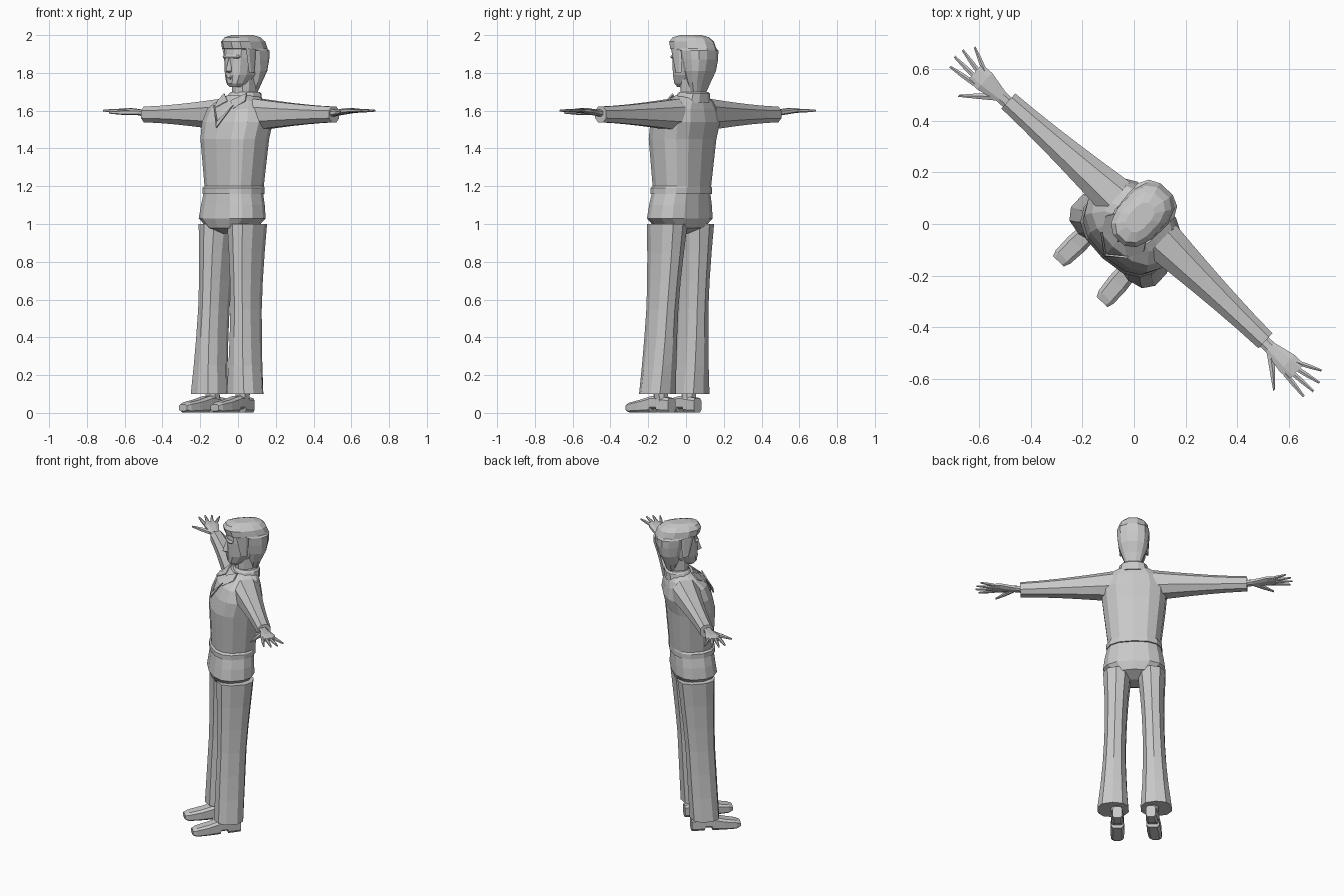
import bpy
import bmesh
import math

default_cube = bpy.data.objects.get("Cube")
if default_cube:
    bpy.data.objects.remove(default_cube, do_unlink=True)

TURN = math.radians(-43)   # the figure stands turned to its right

grey = bpy.data.materials.new("plain grey")
grey.use_nodes = True
colour = (.58, .58, .58, 1)
grey.diffuse_color = colour
grey.node_tree.nodes["Principled BSDF"].inputs["Base Color"].default_value = colour


def finish(name, bm, mirror):
    """Turn a bmesh into a grey object, optionally repeated on the other side."""
    bmesh.ops.recalc_face_normals(bm, faces=bm.faces)
    mesh = bpy.data.meshes.new(name)
    bm.to_mesh(mesh)
    bm.free()
    mesh.materials.append(grey)
    obj = bpy.data.objects.new(name, mesh)
    bpy.context.collection.objects.link(obj)
    obj.rotation_euler.z = TURN
    if mirror:
        obj.modifiers.new("both sides", "MIRROR")
    return obj


def rounded(angle_part, power):
    return math.copysign(abs(angle_part) ** (2 / power), angle_part)


def loft(name, axis, rings, sides=8, power=2.4, mirror=True):
    """Skin rounded sections: (along, centre, half_width, centre, half_depth)."""
    bm = bmesh.new()
    loops = []
    for along, u_mid, u_half, v_mid, v_half in rings:
        loop = []
        for side in range(sides):
            angle = math.tau * (side + .5) / sides
            u = u_mid + u_half * rounded(math.cos(angle), power)
            v = v_mid + v_half * rounded(math.sin(angle), power)
            place = {"x": (along, u, v), "y": (u, along, v), "z": (u, v, along)}
            loop.append(bm.verts.new(place[axis]))
        loops.append(loop)
    for lower, upper in zip(loops, loops[1:]):
        for side in range(sides):
            bm.faces.new((lower[side - 1], lower[side], upper[side], upper[side - 1]))
    bm.faces.new(loops[0])
    bm.faces.new(loops[-1])
    return finish(name, bm, mirror)


def upright(name, rings, sides=12, power=2.5):
    """Centred vertical form: (height, half_width, front, back)."""
    sections = [(height, 0, half, (front + back) / 2, (back - front) / 2)
                for height, half, front, back in rings]
    return loft(name, "z", sections, sides, power, mirror=False)


def plate(name, points):
    """Thin panel from an outline, on both sides."""
    bm = bmesh.new()
    bm.faces.new([bm.verts.new(point) for point in points])
    panel = finish(name, bm, mirror=True)
    solid = panel.modifiers.new("thickness", "SOLIDIFY")
    solid.thickness = .008
    solid.offset = 0


def steps(first, last, count):
    return [first + (last - first) * step / count for step in range(count + 1)]


# Sweater body with a hem band
upright("sweater", [
    (1.16, .17, -.17, .1), (1.19, .17, -.17, .1), (1.2, .16, -.16, .1),
    (1.45, .19, -.17, .12), (1.54, .2, -.15, .14), (1.61, .18, -.12, .13),
    (1.65, .14, -.07, .12), (1.68, .08, -.04, .11)], sides=14)


# Sleeves narrow quickly past the shoulder, then run straight to the cuff
def sleeve_section(x):
    narrowing = .05 * max(0, .7 - x) ** 1.5 / .5
    return (x, .03 - .02 * x, .042 + narrowing, 1.58, .044 + narrowing)


loft("sleeve", "x", [sleeve_section(x) for x in steps(.12, .68, 5)])

# Hands: palm, four spread fingers, thumb
loft("palm", "x", [(.66, .01, .026, 1.585, .02), (.71, .01, .026, 1.59, .017),
                   (.8, .01, .046, 1.6, .015), (.85, .01, .044, 1.6, .011)])
for number, finger in enumerate(("index", "middle", "ring", "little")):
    root = .02 * number - .024
    spread = .04 * number - .04
    tip = .95 - .01 * (number - 1.2) ** 2
    loft(finger + "_finger", "x", [
        (.82, root, .011, 1.6, .01),
        ((.82 + tip) / 2, (root + spread) / 2, .01, 1.6, .009),
        (tip, spread, .005, 1.6, .005)], sides=6)
loft("thumb", "x", [(.72, 0, .02, 1.59, .014), (.78, -.05, .016, 1.59, .013),
                    (.835, -.1, .006, 1.59, .006)], sides=6)

# Trousers: seat, and legs that are narrowest at the knee
upright("trouser_seat", [
    (.95, .04, -.1, 0), (.98, .13, -.16, .07), (1.03, .19, -.18, .09),
    (1.1, .18, -.17, .09), (1.18, .16, -.16, .09)], sides=14)


def leg_section(z):
    from_knee = z - .6
    half_width = .067 + .12 * from_knee ** 2
    half_depth = .09 + .06 * max(0, from_knee)
    return (z, .133 - .03 * z, half_width, .05 * z - .09, half_depth)


loft("trouser_leg", "z", [leg_section(z) for z in steps(.1, 1, 6)], sides=10)

# Ankles and shoes with a gap before the heel
loft("ankle", "z", [(.06, .105, .034, -.08, .04), (.2, .12, .04, -.08, .04)])


def shoe_section(y, half_width, bottom, top):
    return (y, .1 - .05 * y, half_width, (bottom + top) / 2, (top - bottom) / 2)


loft("shoe", "y", [shoe_section(*section) for section in (
    (-.305, .03, .01, .045), (-.28, .04, 0, .056), (-.21, .044, 0, .07),
    (-.135, .04, 0, .09), (-.13, .04, .018, .09), (-.092, .037, .018, .09),
    (-.087, .037, 0, .09), (-.01, .03, 0, .08))], power=4)

# Neck and open shirt collar
upright("neck", [(1.62, .066, -.03, .11), (1.7, .058, -.015, .11),
                 (1.8, .06, -.02, .13)], sides=10)
upright("collar", [(1.64, .1, -.05, .13), (1.69, .085, -.02, .13),
                   (1.7, .075, -.01, .12)])
plate("collar_flap", [(.01, -.07, 1.65), (.08, -.02, 1.69),
                      (.1, -.05, 1.65), (.07, -.11, 1.61)])
plate("neckline_band", [(0, -.163, 1.54), (0, -.168, 1.51), (.07, -.11, 1.63)])

# Head
upright("face", [
    (1.725, .03, -.05, .02), (1.745, .05, -.066, .07), (1.79, .07, -.068, .12),
    (1.88, .08, -.068, .14), (1.95, .08, -.06, .14)])
upright("nose", [(1.8, .01, -.075, 0), (1.81, .017, -.096, 0),
                 (1.875, .007, -.072, 0)], sides=6)
upright("lips", [(1.766, .014, -.07, 0), (1.776, .024, -.075, 0),
                 (1.787, .016, -.07, 0)], sides=8)
upright("brow", [(1.875, .05, -.068, 0), (1.885, .06, -.073, 0),
                 (1.895, .05, -.068, 0)], power=4)

# Hair: back shell, overhanging fringe and sideburns
upright("hair", [
    (1.7, .05, .06, .12), (1.75, .07, .05, .14), (1.81, .09, .035, .17),
    (1.87, .097, .015, .184), (1.918, .099, 0, .187), (1.928, .094, -.08, .186),
    (1.965, .09, -.09, .17), (1.988, .07, -.075, .145), (2, .04, -.03, .1)])
loft("sideburn", "z", [(1.8, .08, .007, .02, .02), (1.93, .085, .008, .01, .04)],
     sides=6)
